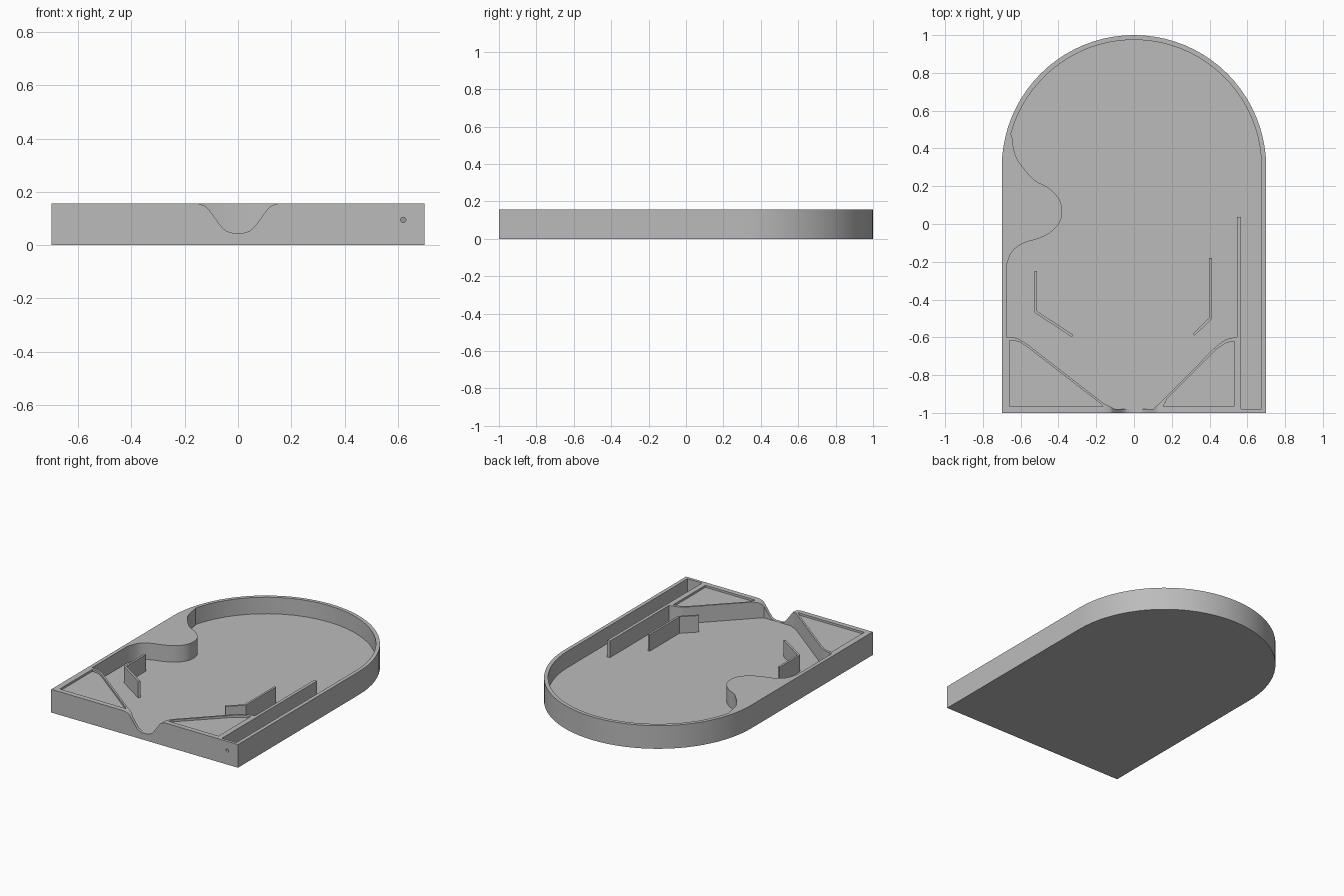
import bpy, bmesh, math
from mathutils import Vector

if "Cube" in bpy.data.objects:
    bpy.data.objects.remove(bpy.data.objects["Cube"])

TOP, FLOOR = 0.157, 0.045

grey = bpy.data.materials.new("plain grey")
grey.use_nodes = True
grey.diffuse_color = (0.5, 0.5, 0.5, 1)
grey.node_tree.nodes["Principled BSDF"].inputs["Base Color"].default_value = (0.5, 0.5, 0.5, 1)


def prism(name, points, start, end, axis="z"):
    """Extrude an outline upward, or along y for an (x, z) outline."""
    place = (lambda p, d: (p[0], p[1], d)) if axis == "z" else (lambda p, d: (p[0], d, p[1]))
    bm = bmesh.new()
    face = bm.faces.new([bm.verts.new(place(p, start)) for p in points])
    side = bmesh.ops.extrude_face_region(bm, geom=[face])["geom"]
    move = Vector(place((0, 0), end - start))
    bmesh.ops.translate(bm, vec=move, verts=[g for g in side if isinstance(g, bmesh.types.BMVert)])
    bmesh.ops.recalc_face_normals(bm, faces=bm.faces)
    mesh = bpy.data.meshes.new(name)
    bm.to_mesh(mesh)
    bm.free()
    mesh.materials.append(grey)
    obj = bpy.data.objects.new(name, mesh)
    bpy.context.collection.objects.link(obj)
    return obj


def arc(radius, first, last, steps, cx=0, cy=0.3):
    angles = [math.radians(first + (last - first) * i / steps) for i in range(steps + 1)]
    return [(cx + radius * math.cos(a), cy + radius * math.sin(a)) for a in angles]


def cut(target, cutter):
    mod = target.modifiers.new("cut", "BOOLEAN")
    mod.object, mod.operation, mod.solver = cutter, "DIFFERENCE", "EXACT"
    bpy.context.view_layer.objects.active = target
    bpy.ops.object.modifier_apply(modifier=mod.name)
    bpy.data.objects.remove(cutter)


def smooth_curve(points, steps=4):
    """Catmull-Rom curve through the points."""
    pts = [Vector(p) for p in points]
    pts = [pts[0]] + pts + [pts[-1]]
    out = []
    for a, b, c, d in zip(pts, pts[1:], pts[2:], pts[3:]):
        for i in range(steps):
            t = i / steps
            out.append(tuple(0.5 * (2 * b + (c - a) * t + (2 * a - 5 * b + 4 * c - d) * t**2
                                    + (3 * b - a - 3 * c + d) * t**3)))
    return out + [tuple(pts[-1])]


# Tray with an arched back
tray = prism("tray", [(-0.7, -1), (0.7, -1)] + arc(0.7, 0, 180, 40), 0, TOP)

# Playfield hollow: lane, arch, side bump and the two corner blocks
bump = smooth_curve([(-0.645, 0.46), (-0.635, 0.39), (-0.61, 0.33), (-0.53, 0.235), (-0.45, 0.19),
                     (-0.39, 0.12), (-0.385, 0.03), (-0.43, -0.035), (-0.5, -0.075),
                     (-0.58, -0.1), (-0.645, -0.145), (-0.675, -0.22)])
left_slope = smooth_curve([(-0.675, -0.597), (-0.62, -0.605), (-0.56, -0.64)])
right_slope = smooth_curve([(0.42, -0.662), (0.48, -0.615), (0.545, -0.597)])
hollow = ([(-0.16, -0.95), (-0.1, -0.98), (0.1, -0.98), (0.14, -0.945)] + right_slope
          + [(0.545, 0.037), (0.566, 0.037), (0.566, -0.98), (0.675, -0.98)]
          + arc(0.675, 0, 165, 36) + bump + left_slope)
cut(tray, prism("hollow_cutter", hollow, FLOOR, 0.3))

# Drain notch in the front wall
half = smooth_curve([(0.02, 0.046), (0.055, 0.062), (0.11, 0.134), (0.13, 0.15), (0.16, TOP + 0.001)])
notch = [(-x, z) for x, z in reversed(half)] + half + [(0.16, 0.3), (-0.16, 0.3)]
cut(tray, prism("notch_cutter", notch, -1.1, -0.93, axis="y"))

# Plunger hole at the end of the lane
cut(tray, prism("hole_cutter", arc(0.01, 0, 345, 23, 0.62, 0.095), -1.1, -0.95, axis="y"))

# Shallow panels sunk into the corner blocks
left_panel = [(-0.66, -0.965), (-0.165, -0.965), (-0.185, -0.945), (-0.56, -0.655),
              (-0.61, -0.622), (-0.66, -0.617)]
right_panel = [(0.53, -0.965), (0.53, -0.62), (0.485, -0.63), (0.435, -0.665),
               (0.175, -0.925), (0.155, -0.965)]
for panel in (left_panel, right_panel):
    cut(tray, prism("panel_cutter", panel, TOP - 0.014, 0.3))


# Bent guide rails standing on the playfield
def rail(name, a, b, c, width=0.014):
    a, b, c = Vector(a), Vector(b), Vector(c)
    n1 = (b - a).normalized().orthogonal() * width / 2
    n2 = (c - b).normalized().orthogonal() * width / 2
    mitre = (n1 + n2) / (1 + n1.dot(n2) / n1.length_squared)
    outline = [a + n1, b + mitre, c + n2, c - n2, b - mitre, a - n1]
    return prism(name, outline, FLOOR - 0.005, TOP)


rails = [rail("left_side_rail", (0.405, -0.18), (0.405, -0.5), (0.315, -0.587)),
         rail("right_side_rail", (-0.52, -0.25), (-0.52, -0.465), (-0.325, -0.593))]

# Smooth the curved walls, keep the rims sharp
for obj in [tray] + rails:
    bpy.ops.object.select_all(action="DESELECT")
    obj.select_set(True)
    bpy.context.view_layer.objects.active = obj
    bpy.ops.object.shade_smooth_by_angle(angle=math.radians(30))
